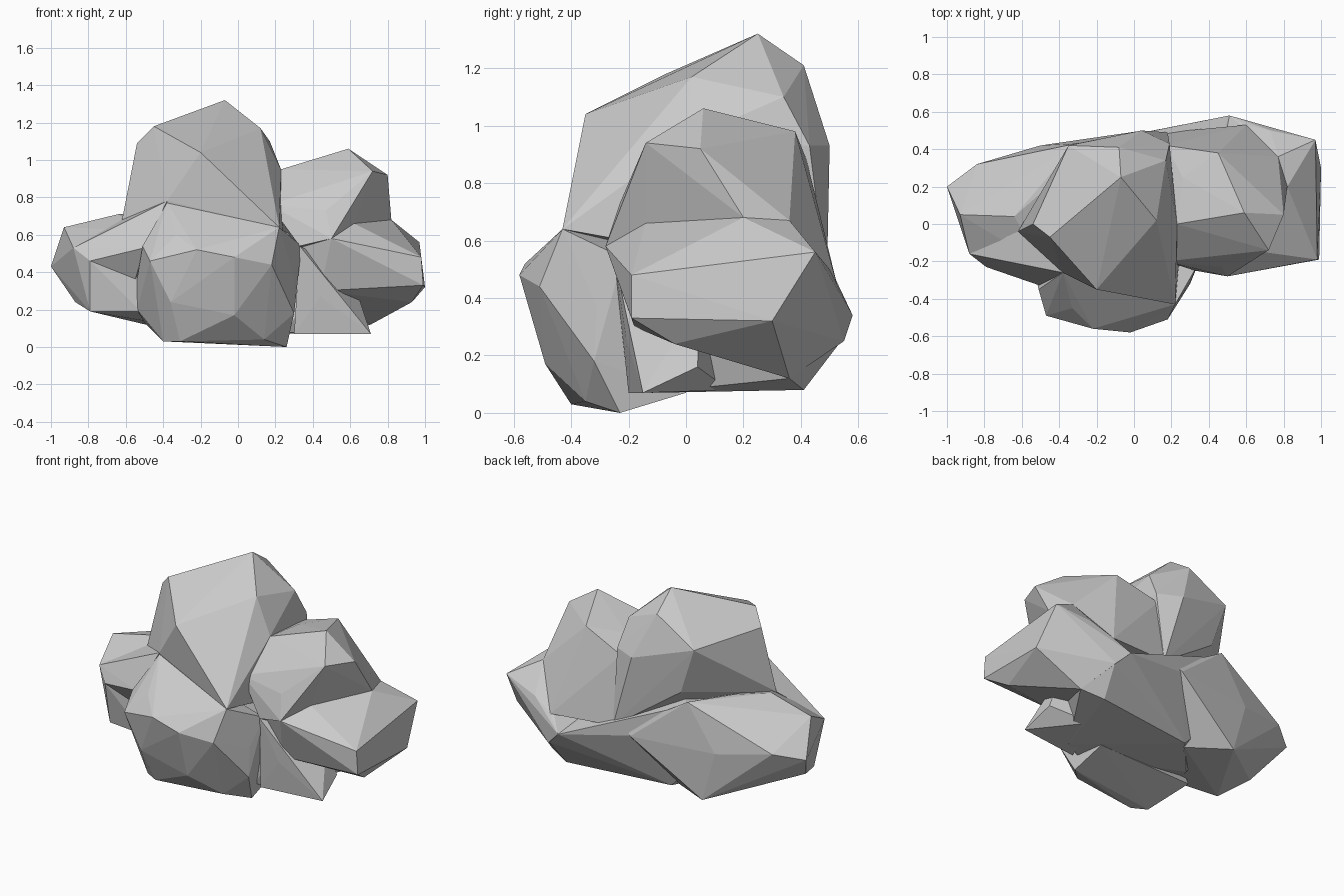
import bpy, bmesh


def boulder(name, points):
    """Faceted boulder: convex hull around a few corner points."""
    bm = bmesh.new()
    for p in points:
        bm.verts.new(p)
    bmesh.ops.convex_hull(bm, input=bm.verts)
    loose = [v for v in bm.verts if not v.link_faces]
    bmesh.ops.delete(bm, geom=loose, context='VERTS')
    bmesh.ops.recalc_face_normals(bm, faces=bm.faces)
    me = bpy.data.meshes.new(name)
    bm.to_mesh(me)
    bm.free()
    ob = bpy.data.objects.new(name, me)
    bpy.context.collection.objects.link(ob)
    return ob


# Core mass with the back wall and underside
rock = boulder("rock_cluster", [
    (-.12, .32, .08), (.57, .41, .08), (.26, -.20, .08), (.40, -.12, .07),
    (-.50, -.18, .20), (.60, .54, .25), (.51, .58, .34), (.18, .49, .45),
    (-.45, .35, .41), (-.30, .42, .68), (.71, .36, .12), (.50, -.20, .50),
    (-.45, -.18, .62), (.20, -.18, .64), (-.40, 0, .13), (.05, .49, .42)])

# Central peak
peak = boulder("peak", [
    (-.07, .25, 1.32), (.12, .02, 1.17), (-.20, -.35, 1.04), (-.45, -.07, 1.18),
    (-.54, 0, 1.09), (-.08, .41, 1.21), (-.35, .42, 1.05), (.04, .50, .93),
    (.17, .34, 1.10), (.19, .43, .93), (.23, 0, .95), (.18, -.20, .78),
    (-.62, -.04, .68), (-.38, -.26, .78), (.22, -.43, .64), (.24, -.21, .60),
    (-.25, .41, .75), (.18, .49, .45), (-.35, -.2, .5)])

# Upper right boulder
upper_right = boulder("upper_right_boulder", [
    (.59, .06, 1.06), (.72, -.14, .94), (.80, .05, .92), (.45, .38, .98),
    (.82, .20, .68), (.62, -.14, .66), (.47, -.23, .73), (.17, -.20, .76),
    (.50, -.28, .58), (.23, 0, .95), (.26, .25, .94), (.77, .36, .67),
    (.18, .49, .45), (.33, -.25, .54), (.17, .42, .88), (.60, .53, .43)])

# Right boulder
right = boulder("right_boulder", [
    (.97, .45, .56), (.98, -.19, .48), (.99, -.19, .33), (1.0, .30, .32),
    (.93, -.04, .24), (.71, .36, .12), (.73, .50, .50), (.82, .20, .68),
    (.62, -.14, .66), (.50, -.28, .58), (.44, -.18, .30), (.60, .55, .25),
    (.51, .58, .34), (.77, .36, .67), (.33, -.21, .54), (.60, .53, .43)])

# Front spur between the right and front boulders
spur = boulder("spur", [
    (.71, -.15, .07), (.33, -.25, .54), (.30, -.20, .07), (.44, -.21, .27),
    (.45, .15, .08), (.68, .04, .16), (.60, .05, .40)])

# Front boulder
front = boulder("front_boulder", [
    (-.02, -.58, .48), (.18, -.51, .44), (.22, -.43, .64), (-.02, -.49, .17),
    (-.31, -.40, .03), (-.40, -.35, .03), (.14, -.35, .04), (.26, -.23, 0),
    (.30, -.32, .18), (.30, -.31, .37), (-.47, -.49, .46), (-.22, -.56, .52),
    (-.33, -.45, .60), (-.36, -.48, .24), (-.51, -.35, .54), (-.54, -.22, .36),
    (-.38, -.26, .77), (.34, -.22, .54), (-.50, -.10, .13), (.25, 0, .07),
    (-.54, -.2, .2)])

# Left boulder running round to the back
left = boulder("left_boulder", [
    (-1.0, .20, .43), (-.93, .05, .64), (-.88, -.16, .53), (-.79, -.23, .46),
    (-.79, -.18, .19), (-.52, -.21, .19), (-.87, .02, .24), (-.84, .32, .47),
    (-.64, .04, .71), (-.47, .19, .71), (-.50, .42, .42), (-.41, .42, .10),
    (-.50, -.21, .62), (-.31, .43, .71), (.05, .50, .42), (-.15, .28, .08),
    (.1, .48, .46), (-.57, .36, .19)])

# Shoulder ridge linking the left boulder to the peak
shoulder = boulder("shoulder", [
    (-.88, -.16, .53), (-.38, -.26, .78), (-.50, -.33, .53), (-.55, -.21, .36),
    (-.79, -.23, .46), (-.62, -.04, .68), (-.40, -.10, .50)])

# Fuse all boulders into one rock
parts = [peak, upper_right, right, spur, front, left, shoulder]
bpy.context.view_layer.objects.active = rock
for part in parts:
    mod = rock.modifiers.new("fuse", 'BOOLEAN')
    mod.operation = 'UNION'
    mod.solver = 'EXACT'
    mod.object = part
    bpy.ops.object.modifier_apply(modifier=mod.name)
    bpy.data.objects.remove(part, do_unlink=True)
